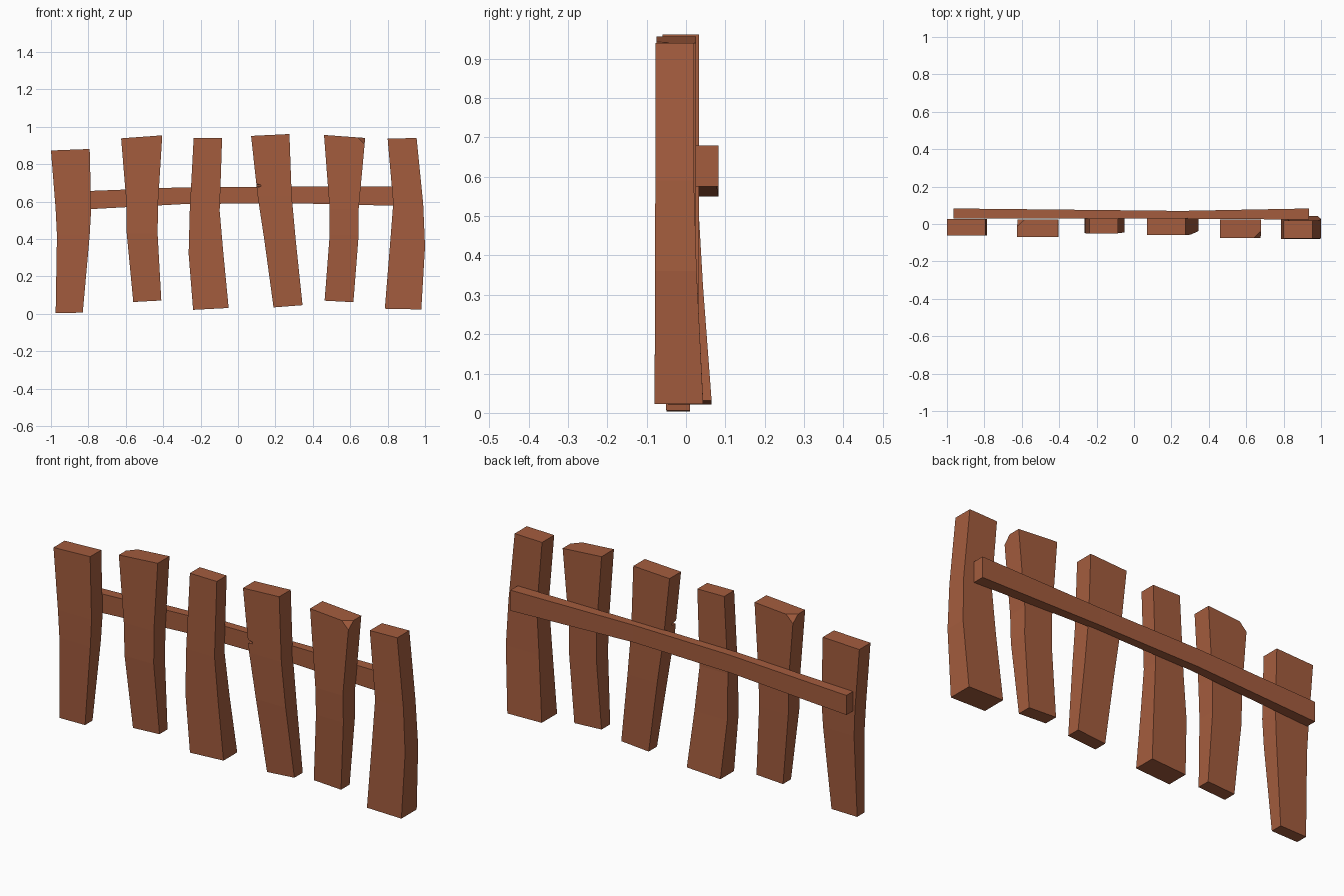
import bpy, bmesh
from mathutils import Vector

if "Cube" in bpy.data.objects:
    bpy.data.objects.remove(bpy.data.objects["Cube"])

wood = bpy.data.materials.new("red_brown_wood")
wood.diffuse_color = (0.37, 0.108, 0.048, 1)
wood.use_nodes = True
wood.node_tree.nodes["Principled BSDF"].inputs["Base Color"].default_value = wood.diffuse_color


def make_object(name, bm):
    bmesh.ops.recalc_face_normals(bm, faces=bm.faces)
    me = bpy.data.meshes.new(name)
    bm.to_mesh(me)
    bm.free()
    me.materials.append(wood)
    ob = bpy.data.objects.new(name, me)
    bpy.context.collection.objects.link(ob)
    return ob


def loft(rings):
    """Skin a list of four-cornered rings and cap both ends."""
    bm = bmesh.new()
    rows = [[bm.verts.new(p) for p in ring] for ring in rings]
    for a, b in zip(rows, rows[1:]):
        for i in range(4):
            j = (i + 1) % 4
            bm.faces.new((a[i], a[j], b[j], b[i]))
    bm.faces.new(rows[0][::-1])
    bm.faces.new(rows[-1])
    return bm


def plank(name, sections, y_foot, y_top, tilt_foot, tilt_top, chip=None):
    """sections: (z, left x, right x) upwards; tilt: rise from left to right."""
    rings = []
    for k, (z, xl, xr) in enumerate(sections):
        t = min(1, z / 0.5)
        yf, yb = (a + (b - a) * t for a, b in zip(y_foot, y_top))
        d = tilt_foot / 2 if k == 0 else tilt_top / 2 if k == len(sections) - 1 else 0
        rings.append([(xl, yf, z - d), (xr, yf, z + d), (xr, yb, z + d), (xl, yb, z - d)])
    bm = loft(rings)
    if chip:  # slice off one top corner
        corner = Vector(rings[-1][chip[0]])
        n = Vector(chip[1]).normalized()
        cut = bmesh.ops.bisect_plane(bm, geom=bm.verts[:] + bm.edges[:] + bm.faces[:],
                                     plane_co=corner - n * 0.022, plane_no=n, clear_outer=True)
        edges = [e for e in cut["geom_cut"] if isinstance(e, bmesh.types.BMEdge)]
        bmesh.ops.contextual_create(bm, geom=edges)
    return make_object(name, bm)


# Six uneven upright planks, left to right
plank("plank_1", [(0.005, -0.975, -0.83), (0.42, -0.968, -0.793), (0.56, -0.975, -0.785), (0.877, -1.0, -0.793)],
      (-0.05, 0.01), (-0.062, 0.028), 0.002, 0.008)
plank("plank_2", [(0.067, -0.56, -0.41), (0.43, -0.595, -0.43), (0.6, -0.597, -0.427), (0.946, -0.625, -0.405)],
      (-0.045, 0.015), (-0.07, 0.025), 0.008, 0.016, chip=(3, (-1, 1, 1)))
plank("plank_3", [(0.026, -0.24, -0.05), (0.32, -0.264, -0.078), (0.55, -0.258, -0.098), (0.94, -0.237, -0.085)],
      (-0.045, 0.067), (-0.05, 0.03), 0.01, -0.002)
post4 = plank("plank_4", [(0.04, 0.19, 0.345), (0.4, 0.14, 0.308), (0.63, 0.105, 0.287), (0.956, 0.07, 0.275)],
              (-0.035, 0.03), (-0.06, 0.033), 0.012, 0.01)
plank("plank_5", [(0.066, 0.463, 0.617), (0.42, 0.49, 0.645), (0.56, 0.49, 0.645), (0.948, 0.46, 0.68)],
      (-0.045, 0.02), (-0.075, 0.025), -0.008, -0.016, chip=(1, (1, -1, 1)))
plank("plank_6", [(0.025, 0.785, 0.98), (0.36, 0.812, 1.0), (0.59, 0.83, 0.99), (0.938, 0.80, 0.955)],
      (-0.08, 0.045), (-0.078, 0.02), -0.004, 0.004)

# Splintered notch on the front left edge of the fourth plank
bm = loft([[(0.04, -0.10, 0.76), (0.04, -0.10, 0.665), (0.155, -0.10, 0.68), (0.15, -0.10, 0.69)],
           [(0.04, -0.01, 0.70), (0.04, -0.01, 0.675), (0.085, -0.01, 0.68), (0.085, -0.01, 0.69)]])
cutter = make_object("notch_cutter", bm)
cutter.hide_render = True
cutter.hide_viewport = True
mod = post4.modifiers.new("notch", "BOOLEAN")
mod.operation = "DIFFERENCE"
mod.solver = "EXACT"
mod.object = cutter

# Slightly bowed cross rail behind the planks
rail = [(-0.965, 0.55, 0.65, 0.03, 0.083), (-0.3, 0.586, 0.676, 0.03, 0.076),
        (0.25, 0.592, 0.68, 0.028, 0.07), (0.935, 0.575, 0.68, 0.024, 0.083)]
make_object("cross_rail", loft([[(x, y0, z0), (x, y1, z0), (x, y1, z1), (x, y0, z1)]
                                for x, z0, z1, y0, y1 in rail]))
